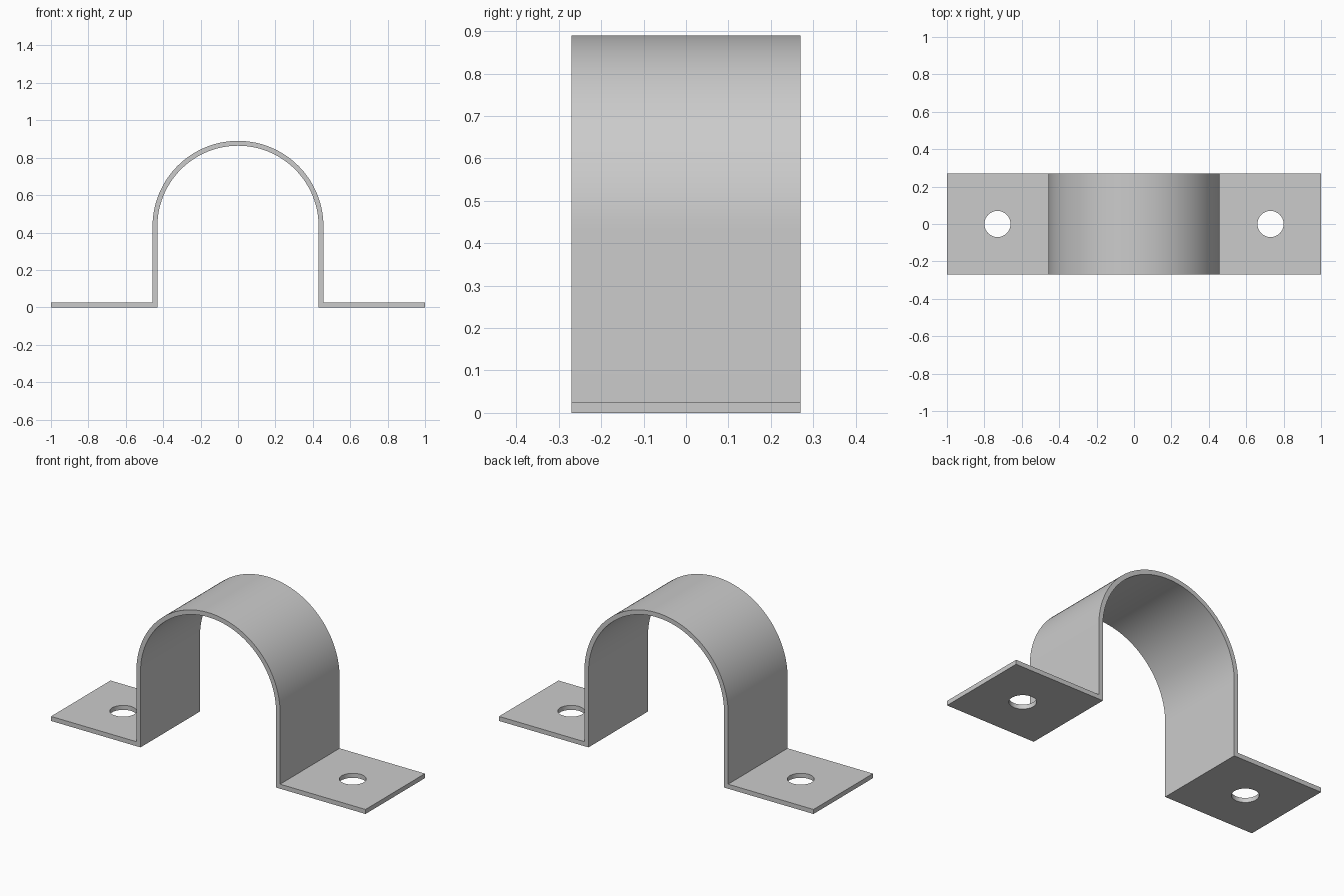
import bpy
import bmesh
import math

cube = bpy.data.objects.get("Cube")
if cube:
    bpy.data.objects.remove(cube, do_unlink=True)

THICK = 0.026
OUTER = 0.457
INNER = OUTER - THICK
HEIGHT = 0.89
SPRING = HEIGHT - OUTER      # height where the arch begins
HALF_WIDTH = 0.27
HOLE_X, HOLE_R = 0.73, 0.07
SEGMENTS = 64

# Bare metal
steel = bpy.data.materials.new("grey_steel")
steel.use_nodes = True
colour = (0.6, 0.6, 0.6, 1)
steel.diffuse_color = colour
steel.node_tree.nodes["Principled BSDF"].inputs["Base Color"].default_value = colour


def strip_side(radius, foot_z):
    """One surface of the bent strip, from right foot to left foot, as (x, z)."""
    arch = [(-radius * math.cos(math.pi * i / SEGMENTS),
             SPRING + radius * math.sin(math.pi * i / SEGMENTS))
            for i in range(SEGMENTS + 1)]
    return [(-1, foot_z), (-radius, foot_z)] + arch + [(radius, foot_z), (1, foot_z)]


# Bent strip: quad profile extruded across the width
bm = bmesh.new()
upper, lower = [[bm.verts.new((x, -HALF_WIDTH, z)) for x, z in strip_side(r, h)]
                for r, h in ((OUTER, THICK), (INNER, 0))]
for i in range(len(upper) - 1):
    bm.faces.new((lower[i], lower[i + 1], upper[i + 1], upper[i]))
result = bmesh.ops.extrude_face_region(bm, geom=bm.faces[:])
moved = [g for g in result["geom"] if isinstance(g, bmesh.types.BMVert)]
bmesh.ops.translate(bm, verts=moved, vec=(0, 2 * HALF_WIDTH, 0))
bmesh.ops.recalc_face_normals(bm, faces=bm.faces[:])
mesh = bpy.data.meshes.new("strap_clamp")
bm.to_mesh(mesh)
bm.free()
mesh.materials.append(steel)
strap = bpy.data.objects.new("strap_clamp", mesh)
bpy.context.collection.objects.link(strap)
bpy.context.view_layer.objects.active = strap

# Screw hole through each foot
for side, name in ((-1, "right_hole_cutter"), (1, "left_hole_cutter")):
    bpy.ops.mesh.primitive_cylinder_add(vertices=48, radius=HOLE_R, depth=0.2,
                                        location=(side * HOLE_X, 0, 0))
    cutter = bpy.context.object
    cutter.name = name
    cutter.hide_render = True
    cutter.data.materials.append(steel)
    cut = strap.modifiers.new(name, "BOOLEAN")
    cut.operation = "DIFFERENCE"
    cut.solver = "EXACT"
    cut.object = cutter
    bpy.context.view_layer.objects.active = strap
    bpy.ops.object.modifier_apply(modifier=cut.name)
    bpy.data.objects.remove(cutter, do_unlink=True)

# Smooth arch and hole walls, crisp edges
bpy.ops.object.select_all(action="DESELECT")
strap.select_set(True)
bpy.context.view_layer.objects.active = strap
bpy.ops.object.shade_smooth_by_angle(angle=math.radians(30))
